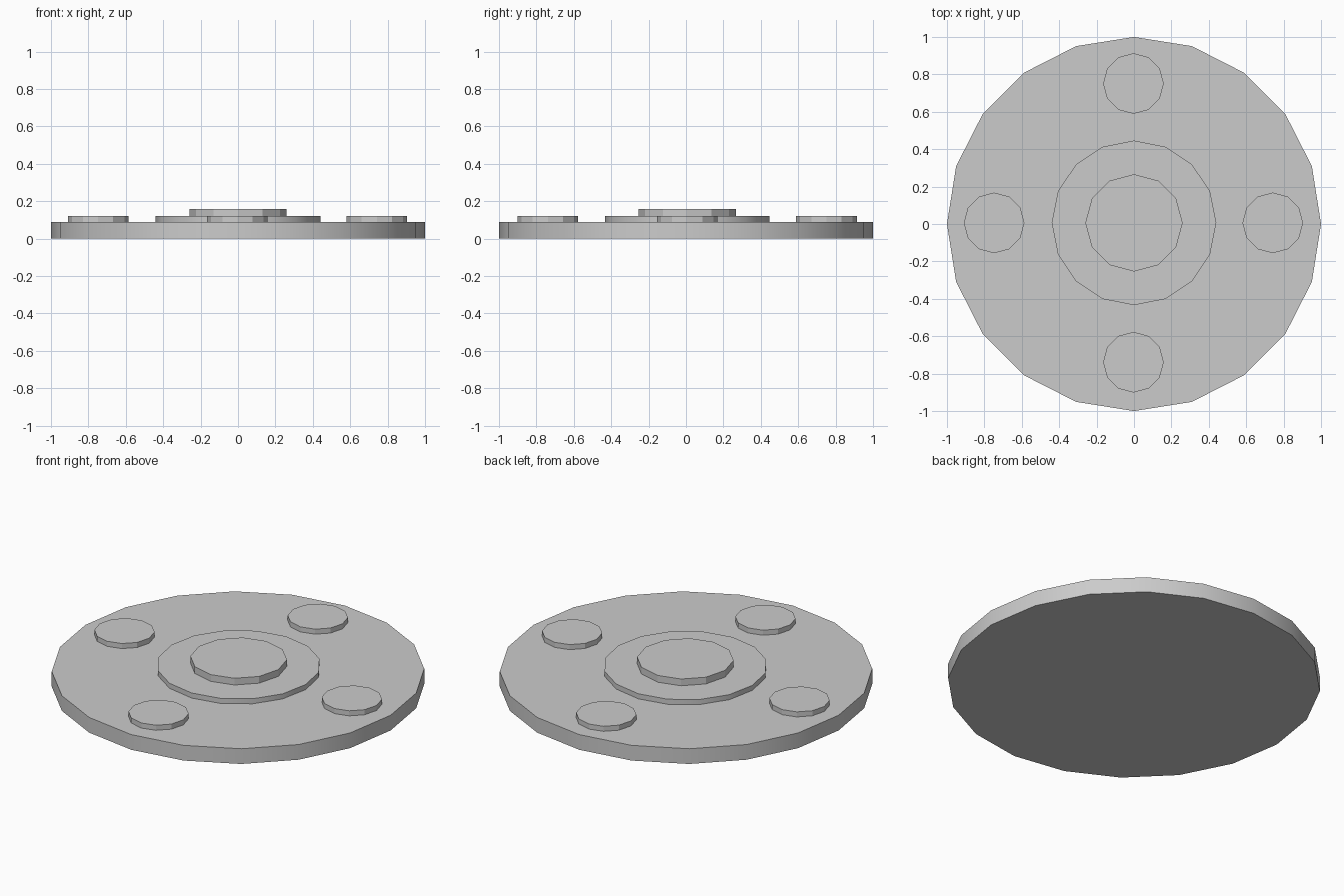
import bpy
import math

if "Cube" in bpy.data.objects:
    bpy.data.objects.remove(bpy.data.objects["Cube"])


def disc(name, sides, radius, z0, z1, x=0.0, y=0.0, smooth=False):
    """Solid disc with a vertex on each axis."""
    bpy.ops.mesh.primitive_cylinder_add(
        vertices=sides, radius=radius, depth=z1 - z0,
        location=(x, y, (z0 + z1) / 2))
    ob = bpy.context.object
    ob.name = name
    if smooth:
        bpy.ops.object.shade_smooth_by_angle(angle=math.radians(25))
    return ob


BASE_TOP = 0.09
SINK = 0.01          # raised parts are slightly embedded
CX, CY = -0.003, 0.006   # raised pattern sits a hair off centre

# Round base plate
disc("base_plate", 20, 1.0, 0.0, BASE_TOP, smooth=True)

# Stepped centre
disc("centre_step", 16, 0.44, BASE_TOP - SINK, 0.12, CX + 0.003, CY, smooth=True)
disc("centre_hub", 12, 0.26, 0.12 - SINK, 0.16, CX + 0.003, CY)

# Four small studs around the rim
for i, side in enumerate(("right", "back", "left", "front")):
    a = i * math.pi / 2
    disc("stud_" + side, 12, 0.162, BASE_TOP - SINK, 0.12,
         CX + 0.745 * math.cos(a), CY + 0.745 * math.sin(a))
